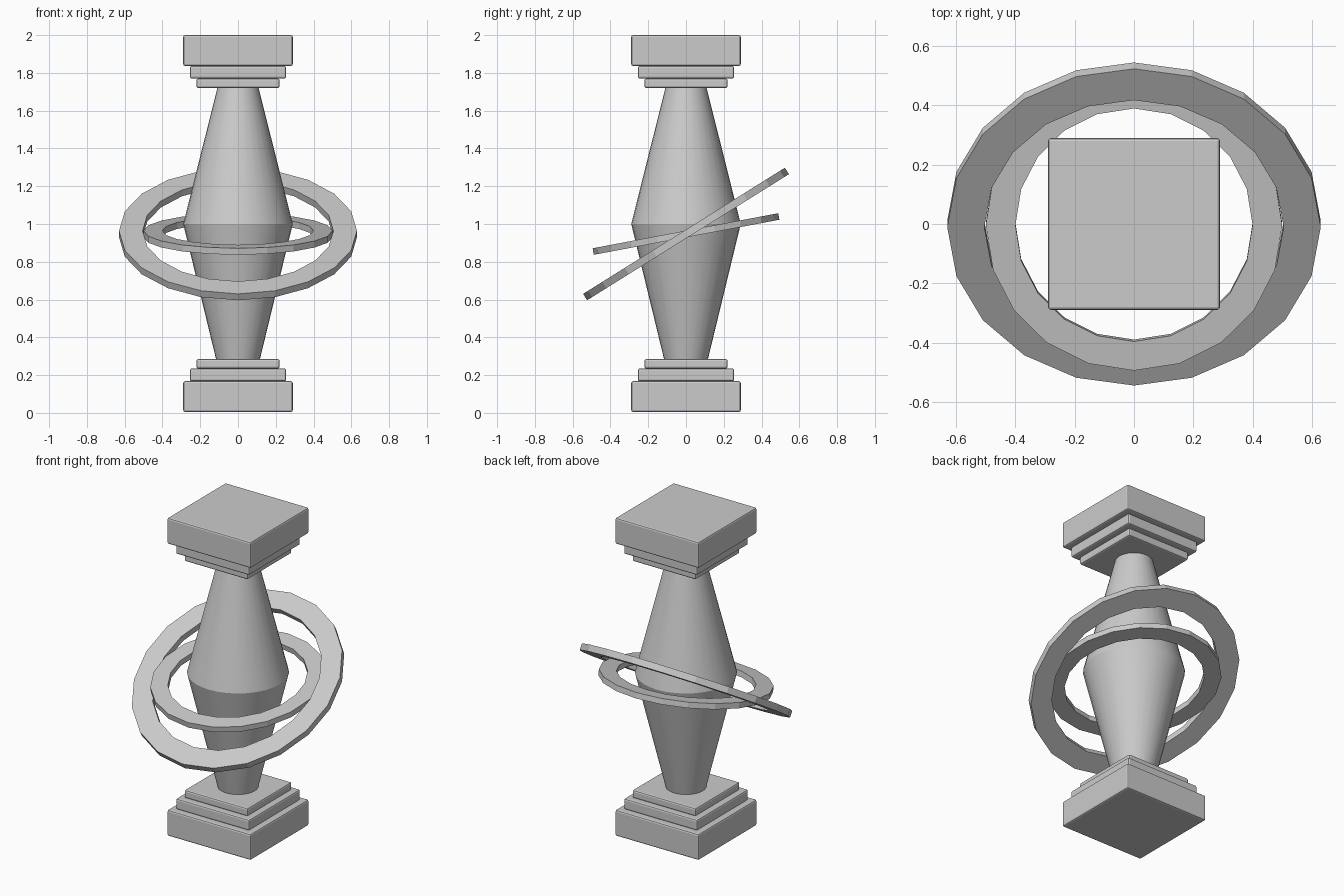
import bpy, bmesh
from math import sin, cos, pi, radians
from mathutils import Matrix

if "Cube" in bpy.data.objects:
    bpy.data.objects.remove(bpy.data.objects["Cube"])


def finish(name, bm, smooth=None):
    bmesh.ops.recalc_face_normals(bm, faces=bm.faces)
    mesh = bpy.data.meshes.new(name)
    bm.to_mesh(mesh)
    bm.free()
    ob = bpy.data.objects.new(name, mesh)
    bpy.context.collection.objects.link(ob)
    if smooth:
        bpy.ops.object.select_all(action='DESELECT')
        ob.select_set(True)
        bpy.context.view_layer.objects.active = ob
        bpy.ops.object.shade_smooth_by_angle(angle=smooth)
    return ob


def lathe(name, profile, sides, closed=False, matrix=Matrix(), smooth=None):
    """Spin (radius, z) points round z; closed joins last to first, open gets caps."""
    bm = bmesh.new()
    loops = [[bm.verts.new((r * cos(2 * pi * i / sides), r * sin(2 * pi * i / sides), z))
              for i in range(sides)] for r, z in profile]
    pairs = list(zip(loops, loops[1:]))
    if closed:
        pairs.append((loops[-1], loops[0]))
    else:
        bm.faces.new(loops[0])
        bm.faces.new(loops[-1])
    for a, b in pairs:
        for i in range(sides):
            j = (i + 1) % sides
            bm.faces.new((a[i], a[j], b[j], b[i]))
    bm.transform(matrix)
    return finish(name, bm, smooth)


def slab(name, half, z0, z1):
    bm = bmesh.new()
    bmesh.ops.create_cube(bm, size=1, matrix=Matrix.Translation((0, 0, (z0 + z1) / 2))
                          @ Matrix.Diagonal((2 * half, 2 * half, z1 - z0, 1)))
    ob = finish(name, bm)
    bev = ob.modifiers.new("soft_edges", 'BEVEL')
    bev.width = 0.01
    bev.segments = 2


def ring(name, inner, outer, thick, tilt, z):
    t = thick / 2
    lathe(name, [(inner, -t), (outer, -t), (outer, t), (inner, t)], 20, True,
          Matrix.Translation((0, 0, z)) @ Matrix.Rotation(radians(tilt), 4, 'X'))


# Stepped foot and matching stepped cap
for part, half, z0, z1 in (("block", 0.29, 0.005, 0.168),
                           ("middle_step", 0.255, 0.168, 0.235),
                           ("inner_step", 0.22, 0.235, 0.285)):
    slab("foot_" + part, half, z0, z1)
    slab("cap_" + part, half, 2.005 - z1, 2.005 - z0)

# Double-tapered column
lathe("column", [(0.115, 0.28), (0.29, 1.0), (0.108, 1.725)], 32, smooth=radians(25))

# Two tilted floating rings
ring("inner_ring", 0.40, 0.50, 0.035, 10.7, 0.947)
ring("outer_ring", 0.505, 0.63, 0.04, 32, 0.947)
